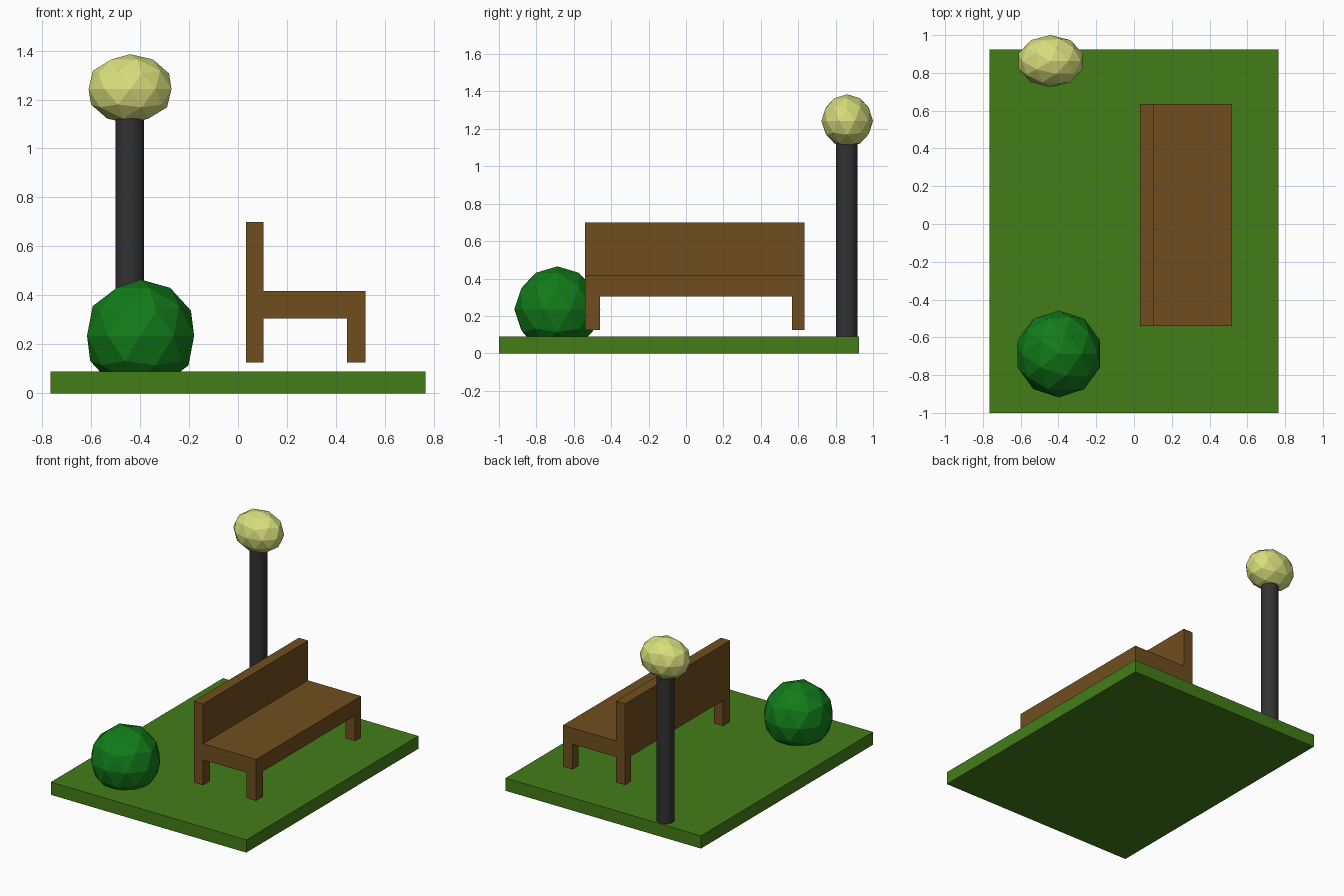
import bpy
import bmesh
from mathutils import Vector

if "Cube" in bpy.data.objects:
    bpy.data.objects.remove(bpy.data.objects["Cube"])


def material(name, color):
    mat = bpy.data.materials.new(name)
    mat.diffuse_color = (*color, 1.0)
    mat.use_nodes = True
    mat.node_tree.nodes["Principled BSDF"].inputs["Base Color"].default_value = mat.diffuse_color
    return mat


def finish(name, bm, mat):
    bmesh.ops.recalc_face_normals(bm, faces=bm.faces[:])
    mesh = bpy.data.meshes.new(name)
    bm.to_mesh(mesh)
    bm.free()
    mesh.materials.append(mat)
    obj = bpy.data.objects.new(name, mesh)
    bpy.context.collection.objects.link(obj)
    return obj


def block(lo, hi):
    lo, hi = Vector(lo), Vector(hi)
    bm = bmesh.new()
    bmesh.ops.create_cube(bm, size=1)
    bmesh.ops.scale(bm, vec=hi - lo, verts=bm.verts)
    bmesh.ops.translate(bm, vec=(lo + hi) / 2, verts=bm.verts)
    return bm


def faceted_ball(name, center, radii, mat):
    bm = bmesh.new()
    bmesh.ops.create_icosphere(bm, subdivisions=2, radius=1)
    bmesh.ops.scale(bm, vec=radii, verts=bm.verts)
    bmesh.ops.translate(bm, vec=center, verts=bm.verts)
    return finish(name, bm, mat)


def pull(bm, faces, dz):
    out = bmesh.ops.extrude_discrete_faces(bm, faces=faces)["faces"]
    verts = list({v for f in out for v in f.verts})
    bmesh.ops.translate(bm, vec=(0, 0, dz), verts=verts)


grass = material("grass", (0.055, 0.205, 0.009))
wood = material("wood", (0.16, 0.076, 0.013))
leaf = material("leaf", (0.006, 0.2, 0.01))
metal = material("dark_metal", (0.032, 0.032, 0.033))
glow = material("lamp_glow", (0.68, 0.73, 0.2))

# Lawn slab
finish("lawn", block((-0.765, -1, 0), (0.765, 0.925, 0.09)), grass)

# Bench: seat slab, cut into a grid, legs pulled down and backrest pulled up
x0, x1, x2, x3 = 0.032, 0.105, 0.445, 0.52
y0, y1, y2, y3 = -0.54, -0.461, 0.567, 0.634
bottom, top = 0.305, 0.418
bm = block((x0, y0, bottom), (x3, y3, top))
cuts = [((x, 0, 0), (1, 0, 0)) for x in (x1, x2)]
cuts += [((0, y, 0), (0, 1, 0)) for y in (y1, y2)]
for co, no in cuts:
    bmesh.ops.bisect_plane(bm, geom=bm.verts[:] + bm.edges[:] + bm.faces[:],
                           plane_co=co, plane_no=no)
bm.normal_update()
corners, back = [], []
for f in bm.faces:
    c = f.calc_center_median()
    if f.normal.z < -0.9 and not x1 < c.x < x2 and not y1 < c.y < y2:
        corners.append(f)
    elif f.normal.z > 0.9 and c.x < x1:
        back.append(f)
pull(bm, corners, 0.125 - bottom)
strip = bmesh.ops.dissolve_faces(bm, faces=back)["region"]
pull(bm, strip, 0.70 - top)
bmesh.ops.recalc_face_normals(bm, faces=bm.faces[:])
bmesh.ops.dissolve_limit(bm, angle_limit=0.01, verts=bm.verts[:], edges=bm.edges[:])
finish("bench", bm, wood)

# Round bush, sunk into the lawn
faceted_ball("bush", (-0.398, -0.688, 0.235), (0.23, 0.23, 0.23), leaf)

# Lamp post and its wide globe
post_low, post_high = 0.08, 1.13
bm = bmesh.new()
bmesh.ops.create_cone(bm, cap_ends=True, segments=32, radius1=0.058, radius2=0.058,
                      depth=post_high - post_low)
bmesh.ops.translate(bm, vec=(-0.442, 0.859, (post_low + post_high) / 2), verts=bm.verts)
finish("lamp_post", bm, metal)
faceted_ball("lamp_globe", (-0.441, 0.862, 1.243), (0.178, 0.138, 0.142), glow)
